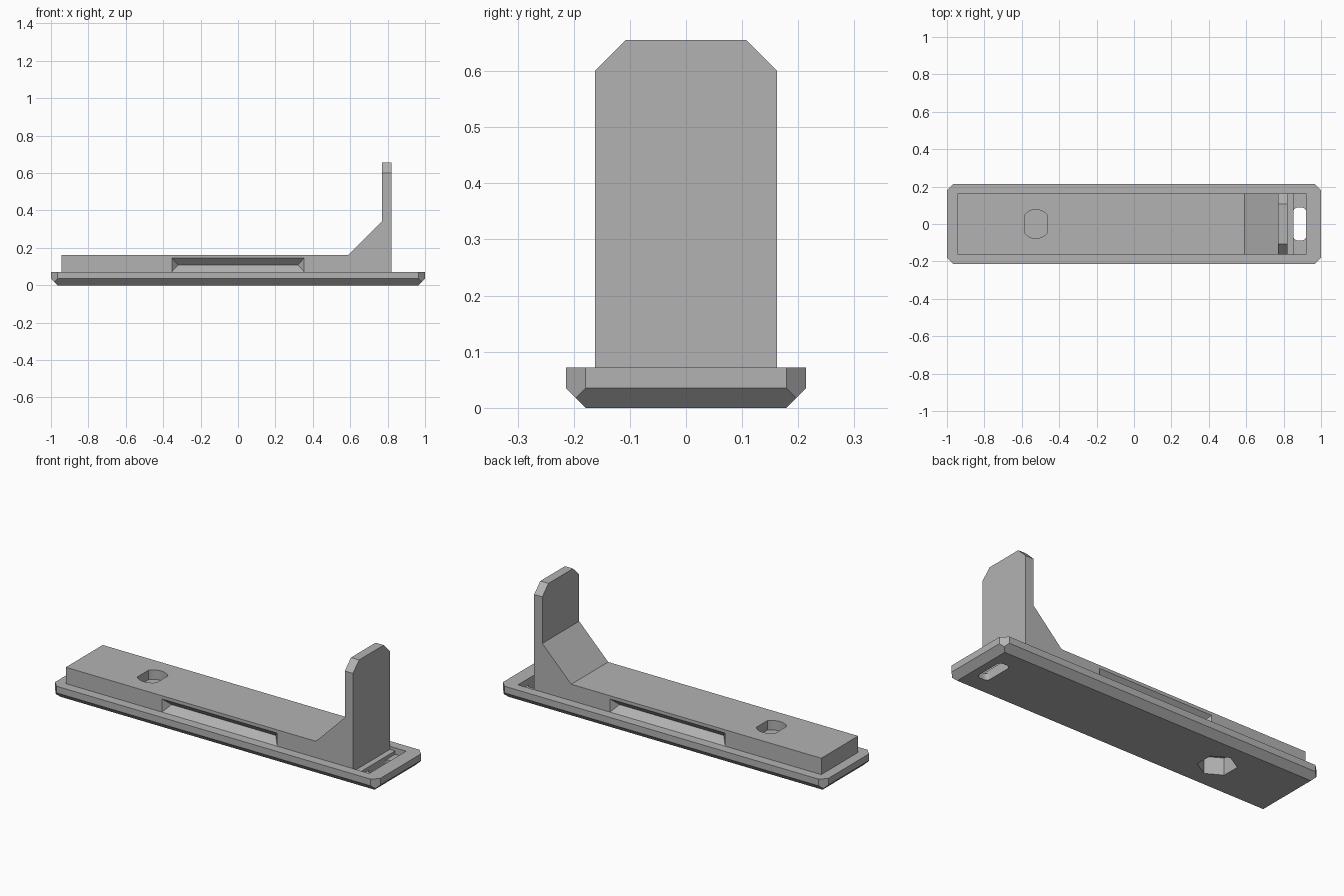
import bpy, bmesh, math

cube = bpy.data.objects.get("Cube")
if cube:
    bpy.data.objects.remove(cube, do_unlink=True)

grey = bpy.data.materials.new("plain grey")
grey.use_nodes = True
COLOUR = (0.45, 0.45, 0.45, 1)
grey.diffuse_color = COLOUR
grey.node_tree.nodes["Principled BSDF"].inputs["Base Color"].default_value = COLOUR


def finish(name, bm):
    bmesh.ops.recalc_face_normals(bm, faces=bm.faces)
    mesh = bpy.data.meshes.new(name)
    bm.to_mesh(mesh)
    bm.free()
    mesh.materials.append(grey)
    obj = bpy.data.objects.new(name, mesh)
    bpy.context.collection.objects.link(obj)
    return obj


def prism(name, points, direction):
    """Closed outline pushed along a direction."""
    bm = bmesh.new()
    face = bm.faces.new([bm.verts.new(p) for p in points])
    moved = bmesh.ops.extrude_face_region(bm, geom=[face])["geom"]
    bmesh.ops.translate(bm, vec=direction,
                        verts=[v for v in moved if isinstance(v, bmesh.types.BMVert)])
    return finish(name, bm)


def hull(name, points):
    bm = bmesh.new()
    for p in points:
        bm.verts.new(p)
    bmesh.ops.convex_hull(bm, input=bm.verts)
    bmesh.ops.dissolve_limit(bm, angle_limit=0.01, verts=bm.verts, edges=bm.edges)
    return finish(name, bm)


def block(name, x0, x1, y, z0, z1):
    return prism(name, [(x0, -y, z0), (x1, -y, z0), (x1, y, z0), (x0, y, z0)],
                 (0, 0, z1 - z0))


def cut(obj, *cutters):
    for c in cutters:
        c.hide_render = True
        c.hide_set(True)
        mod = obj.modifiers.new("cut", 'BOOLEAN')
        mod.operation = 'DIFFERENCE'
        mod.solver = 'EXACT'
        mod.object = c
        bpy.context.view_layer.objects.active = obj
        bpy.ops.object.modifier_apply(modifier=mod.name)


HALF, SIDE, TOP, C = 1.0, 0.214, 0.072, 0.035   # base plate and its chamfer
BODY = 0.162                                    # half depth of body

# Base plate with cut corners and a chamfered underside
corners = []
for sx in (-1, 1):
    for sy in (-1, 1):
        corners += [(sx * (HALF - C), sy * (SIDE - C), 0),
                    (sx * (HALF - C / 2), sy * (SIDE - C / 2), C / 2)]
        for z in (C, TOP):
            corners += [(sx * HALF, sy * (SIDE - C), z),
                        (sx * (HALF - C), sy * SIDE, z)]
base = hull("base_plate", corners)

# Body with ramp and upright tab, from its side profile
profile = [(-0.945, TOP), (0.82, TOP), (0.82, 0.655), (0.77, 0.655),
           (0.77, 0.342), (0.592, 0.163), (-0.945, 0.163)]
body = prism("body_and_tab", [(x, -BODY, z) for x, z in profile], (0, 2 * BODY, 0))

# Sloped corners at the top of the tab, and wedge grooves in both long sides
for s in (-1, 1):
    tri = [(0.7, s * 0.108, 0.655), (0.7, s * 0.163, 0.60),
           (0.7, s * 0.25, 0.60), (0.7, s * 0.25, 0.75), (0.7, s * 0.108, 0.75)]
    corner = prism("corner_cutter", tri, (0.2, 0, 0))
    low, high, mid = TOP, 0.145, 0.109
    groove = hull("groove_cutter",
                  [(x, s * y, z) for x in (-0.354, 0.354) for z in (low, high)
                   for y in (BODY, BODY + 0.05)]
                  + [(x, s * (BODY - 0.036), mid) for x in (-0.32, 0.32)])
    cut(body, corner, groove)

# Screw hole in the top: a circle with two flat sides
ring = []
for i in range(32):
    a = math.tau * (i + 0.5) / 32
    x = 0.077 * math.cos(a)
    if abs(x) < 0.066:
        ring.append((x - 0.525, 0.077 * math.sin(a), 0.11))
hole = prism("hole_cutter", ring, (0, 0, 0.1))

# Six-sided pocket from below
hexagon = [(-0.525 + 0.098 * math.sin(math.pi / 3 * i), 0.098 * math.cos(math.pi / 3 * i), -0.05)
           for i in range(6)]
nut = prism("nut_pocket_cutter", hexagon, (0, 0, 0.145))
cut(body, hole, nut)

# End recess with a ledge, and a rounded through slot
recess = block("recess_cutter", 0.82, 0.92, BODY, 0.055, 0.1)
deep = block("deep_recess_cutter", 0.852, 0.92, BODY, 0.036, 0.1)
slot_ring = []
for k, (sx, sy) in enumerate([(1, 1), (-1, 1), (-1, -1), (1, -1)]):
    for j in range(5):
        a = math.pi / 2 * (k + j / 4)
        slot_ring.append((0.886 + sx * 0.012 + 0.022 * math.cos(a),
                          sy * 0.066 + 0.022 * math.sin(a), -0.05))
slot = prism("slot_cutter", slot_ring, (0, 0, 0.15))
cut(base, nut, recess, deep, slot)

# Remove the used cutters
for obj in [o for o in bpy.data.objects if "_cutter" in o.name]:
    bpy.data.objects.remove(obj, do_unlink=True)
